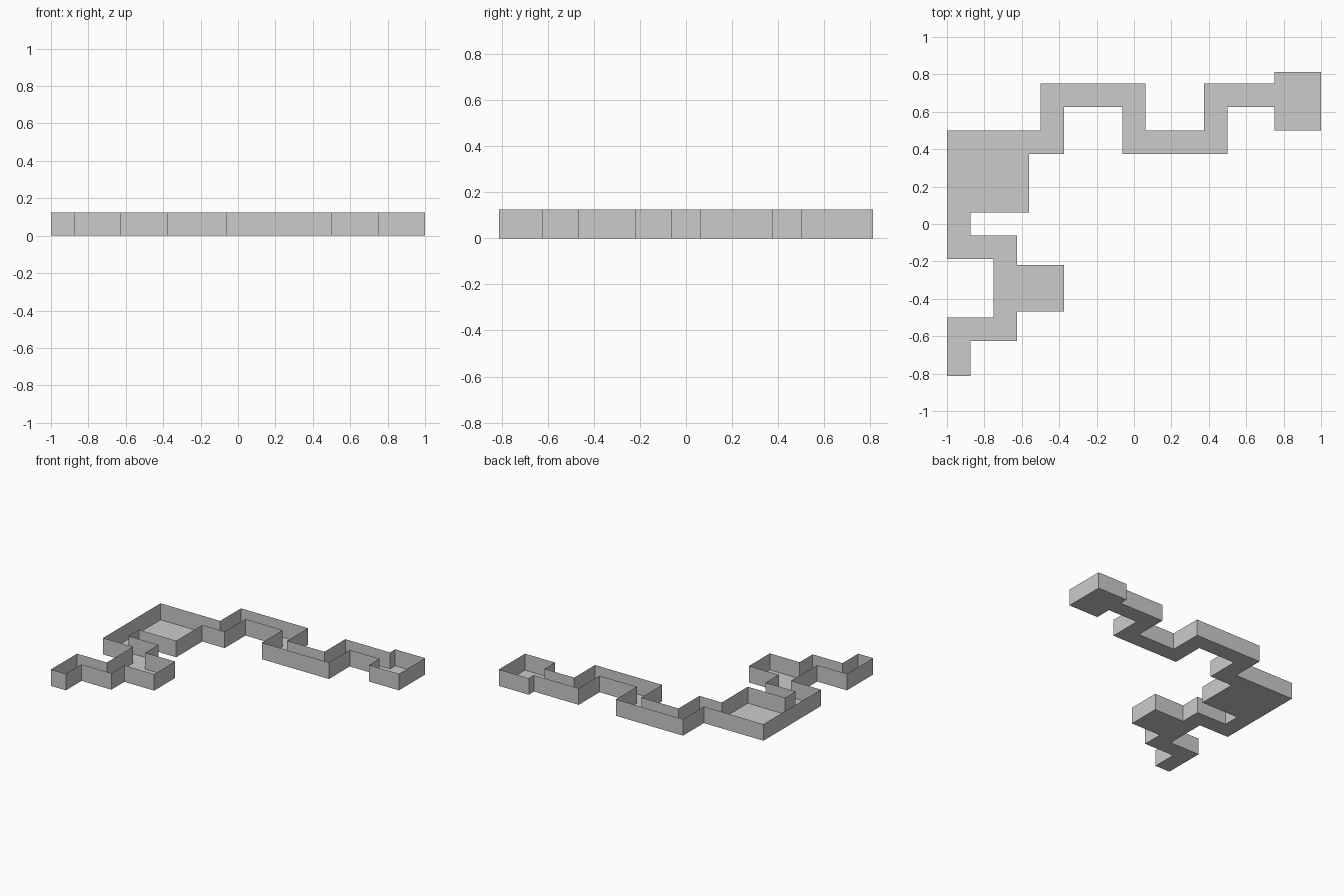
import bpy

if "Cube" in bpy.data.objects:
    bpy.data.objects.remove(bpy.data.objects["Cube"])

U = 1 / 16          # grid unit of the floor plan
HEIGHT = 2 * U      # wall height

# Floor plan outline in grid units, counter-clockwise
outline = [
    # corridor and small side room, heading north
    (-16, -13), (-14, -13), (-14, -10), (-10, -10), (-10, -7.5), (-6, -7.5),
    (-6, -3.5), (-10, -3.5), (-10, -1), (-14, -1), (-14, 1),
    # large room and winding corridor, heading east
    (-9, 1), (-9, 6), (-6, 6), (-6, 10), (-1, 10), (-1, 6), (8, 6), (8, 10),
    # end room
    (12, 10), (12, 8), (16, 8), (16, 13), (12, 13),
    # back along the outer side
    (12, 12), (6, 12), (6, 8), (1, 8), (1, 12), (-8, 12), (-8, 8),
    (-16, 8), (-16, -3), (-12, -3), (-12, -8), (-16, -8),
]
n = len(outline)


def ring(z):
    return [(x * U, y * U, z) for x, y in outline]


def add_mesh(name, verts, faces):
    mesh = bpy.data.meshes.new(name)
    mesh.from_pydata(verts, [], faces)
    mesh.update()
    obj = bpy.data.objects.new(name, mesh)
    bpy.context.collection.objects.link(obj)
    return obj


# Floor: one flat sheet, facing up
add_mesh("floor", ring(0), [list(range(n))])

# Walls: thin open-topped sheets along the outline, facing into the rooms
wall_faces = [(i, i + n, (i + 1) % n + n, (i + 1) % n) for i in range(n)]
add_mesh("walls", ring(0) + ring(HEIGHT), wall_faces)
